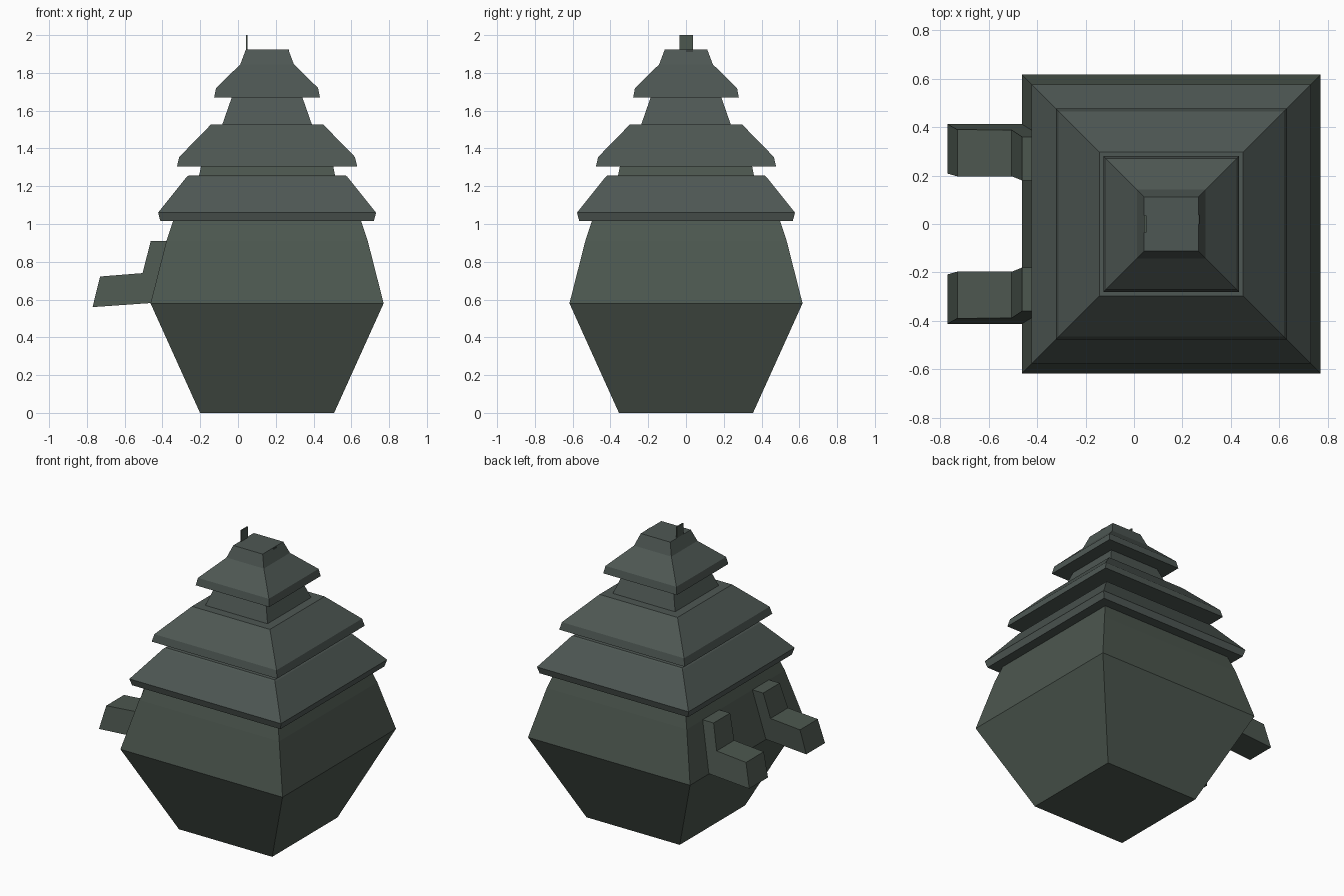
import bpy, bmesh

if "Cube" in bpy.data.objects:
    bpy.data.objects.remove(bpy.data.objects["Cube"])

CX = 0.154  # centre line of the tower


def material(name, rgb):
    m = bpy.data.materials.new(name)
    m.diffuse_color = (*rgb, 1)
    m.use_nodes = True
    m.node_tree.nodes["Principled BSDF"].inputs["Base Color"].default_value = m.diffuse_color
    return m


WALL = material("wall green grey", (0.073, 0.095, 0.078))
ROOF = material("roof grey", (0.076, 0.096, 0.087))
DARK = material("dark grey", (0.045, 0.055, 0.050))


def finish(bm, name, mat):
    bmesh.ops.recalc_face_normals(bm, faces=bm.faces)
    mesh = bpy.data.meshes.new(name)
    bm.to_mesh(mesh)
    bm.free()
    mesh.materials.append(mat)
    ob = bpy.data.objects.new(name, mesh)
    bpy.context.collection.objects.link(ob)
    return ob


def square_tier(name, profile, mat, bottom=False, top=False):
    """Square rings (half width, z) joined into a flat-faced skin."""
    bm = bmesh.new()
    rings = [[bm.verts.new((CX + sx * h, sy * h, z))
              for sx, sy in ((-1, -1), (1, -1), (1, 1), (-1, 1))]
             for h, z in profile]
    for a, b in zip(rings, rings[1:]):
        for i in range(4):
            j = (i + 1) % 4
            bm.faces.new((a[i], a[j], b[j], b[i]))
    if bottom:
        bm.faces.new(rings[0][::-1])
    if top:
        bm.faces.new(rings[-1])
    # outward side orientation is set by ring order, so no recalculation is needed
    mesh = bpy.data.meshes.new(name)
    bm.to_mesh(mesh)
    bm.free()
    mesh.materials.append(mat)
    bpy.context.collection.objects.link(bpy.data.objects.new(name, mesh))


def box(name, x, y, z, mat):
    bm = bmesh.new()
    bmesh.ops.create_cube(bm, size=1)
    for v in bm.verts:
        v.co = [lo + (c + 0.5) * (hi - lo) for c, (lo, hi) in zip(v.co, (x, y, z))]
    finish(bm, name, mat)


# Main body and the stacked roofs with their necks
square_tier("body", [(0.355, 0), (0.617, 0.58), (0.533, 0.91), (0.498, 1.015)],
            WALL, bottom=True)
square_tier("lower_roof", [(0.498, 1.015), (0.565, 1.015), (0.577, 1.06),
                           (0.425, 1.25), (0.415, 1.257), (0.36, 1.257)], ROOF)
square_tier("lower_neck", [(0.36, 1.257), (0.35, 1.305)], WALL)
square_tier("middle_roof", [(0.35, 1.305), (0.477, 1.305), (0.465, 1.355),
                            (0.297, 1.527), (0.237, 1.527)], ROOF)
square_tier("upper_neck", [(0.237, 1.527), (0.187, 1.67)], ROOF)
square_tier("top_roof", [(0.187, 1.67), (0.28, 1.67), (0.27, 1.72),
                         (0.142, 1.845), (0.112, 1.925)], ROOF, top=True)

# Thin upright fin and small tab on the flat top
box("top_fin", (0.042, 0.051), (-0.035, 0.036), (1.92, 2.0), WALL)
box("top_tab", (0.255, 0.271), (0.0, 0.037), (1.905, 1.923), DARK)

# Stepped brackets on the left side: (x, z, inner y, outer y), leaning inwards
BRACKET = [(-0.36, 0.91, 0.18, 0.36), (-0.462, 0.91, 0.18, 0.36),
           (-0.505, 0.74, 0.197, 0.388), (-0.73, 0.722, 0.197, 0.39),
           (-0.77, 0.56, 0.208, 0.412), (-0.455, 0.582, 0.208, 0.412)]
for side, label in ((-1, "front"), (1, "back")):
    bm = bmesh.new()
    inner = [bm.verts.new((x, side * yi, z)) for x, z, yi, yo in BRACKET]
    outer = [bm.verts.new((x, side * yo, z)) for x, z, yi, yo in BRACKET]
    bm.faces.new(inner)
    bm.faces.new(outer[::-1])
    for i in range(len(BRACKET)):
        j = (i + 1) % len(BRACKET)
        bm.faces.new((inner[i], outer[i], outer[j], inner[j]))
    finish(bm, label + "_bracket", WALL)
